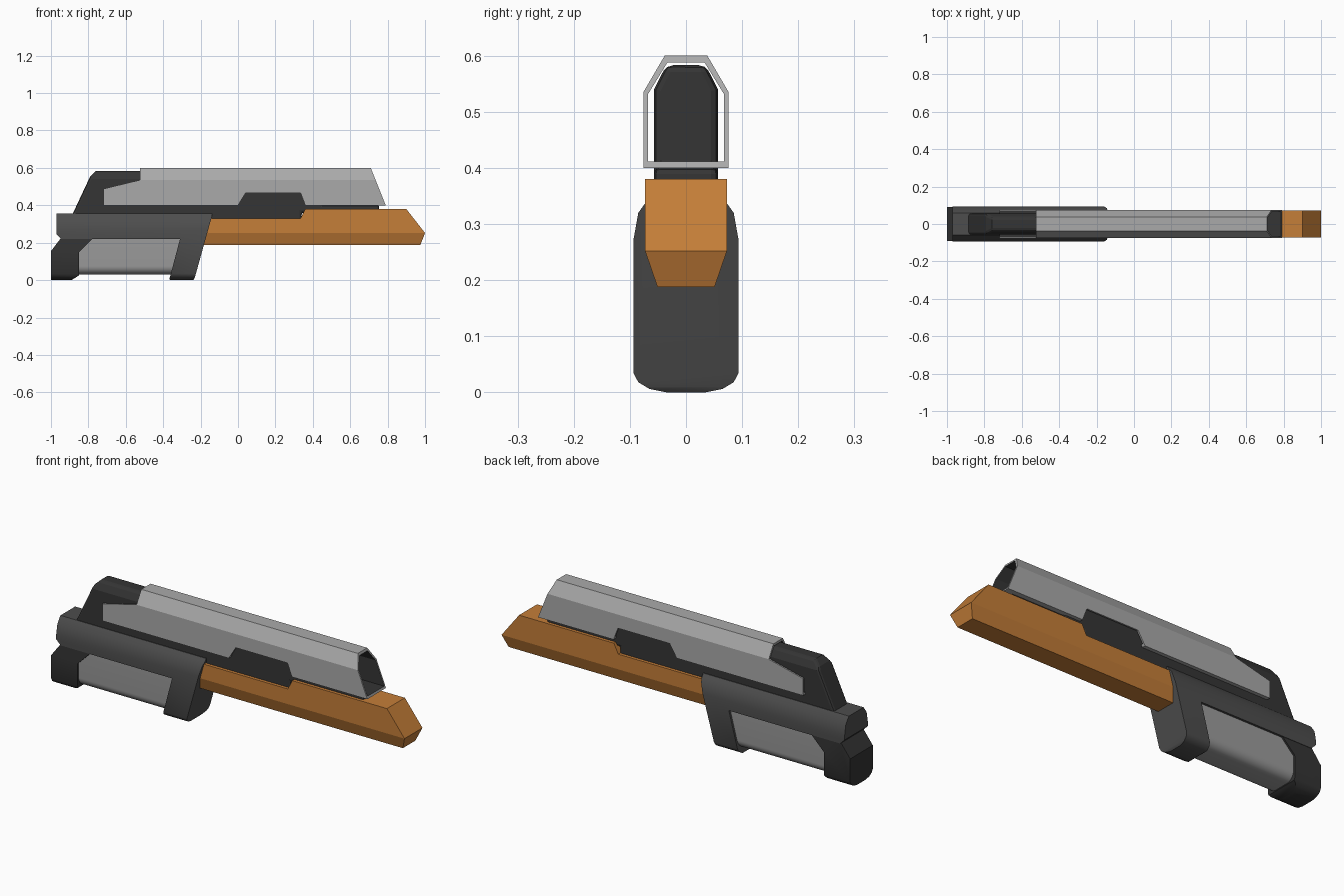
import bpy, bmesh, math

if "Cube" in bpy.data.objects:
    bpy.data.objects.remove(bpy.data.objects["Cube"])


def material(name, r, g, b):
    m = bpy.data.materials.new(name)
    m.diffuse_color = (r, g, b, 1)
    m.use_nodes = True
    m.node_tree.nodes["Principled BSDF"].inputs["Base Color"].default_value = m.diffuse_color
    return m


DARK = material("dark", 0.035, 0.035, 0.035)
FRAME = material("frame_grey", 0.075, 0.075, 0.075)
LIGHT = material("light_grey", 0.4, 0.4, 0.4)
GRIP = material("grip_grey", 0.33, 0.33, 0.33)
ORANGE = material("orange", 0.56, 0.21, 0.04)


def prism(name, lower, upper, mat):
    """Solid between two matching rings of points."""
    bm = bmesh.new()
    a = [bm.verts.new(p) for p in lower]
    b = [bm.verts.new(p) for p in upper]
    bm.faces.new(a)
    bm.faces.new(b)
    for i in range(len(a)):
        j = (i + 1) % len(a)
        bm.faces.new((a[i], a[j], b[j], b[i]))
    bmesh.ops.recalc_face_normals(bm, faces=bm.faces)
    me = bpy.data.meshes.new(name)
    bm.to_mesh(me)
    bm.free()
    me.materials.append(mat)
    ob = bpy.data.objects.new(name, me)
    bpy.context.collection.objects.link(ob)
    return ob


def side_prism(name, pts, mat, w=0.3):
    return prism(name, [(x, -w, z) for x, z in pts], [(x, w, z) for x, z in pts], mat)


def section_prism(name, half, mat, x0=-2, x1=2):
    pts = half + [(-y, z) for y, z in reversed(half)]
    return prism(name, [(x0, y, z) for y, z in pts], [(x1, y, z) for y, z in pts], mat)


def activate(ob):
    bpy.ops.object.select_all(action='DESELECT')
    ob.select_set(True)
    bpy.context.view_layer.objects.active = ob


def boolean(ob, cutter, op):
    cutter.hide_render = True
    activate(ob)
    m = ob.modifiers.new("cut", 'BOOLEAN')
    m.operation, m.object, m.solver = op, cutter, 'EXACT'
    m.material_mode = 'TRANSFER'
    bpy.ops.object.modifier_apply(modifier=m.name)
    bpy.data.objects.remove(cutter)


def part(name, side, half, mat, smooth=False):
    """Side profile intersected with a mirrored cross-section."""
    ob = side_prism(name, side, mat)
    boolean(ob, section_prism("section", half, mat), 'INTERSECT')
    if smooth:
        activate(ob)
        bpy.ops.object.shade_smooth_by_angle(angle=math.radians(35))
    return ob


# Barrel shroud: chamfered tube with slanted muzzle, rear step and side windows
shroud = part("barrel_shroud",
              [(-0.72, 0.40), (0.0, 0.40), (0.04, 0.465), (0.335, 0.465), (0.36, 0.40),
               (0.79, 0.40), (0.75, 0.50), (0.71, 0.60), (-0.525, 0.60),
               (-0.525, 0.535), (-0.72, 0.488)],
              [(0.076, 0.40), (0.076, 0.535), (0.038, 0.60)], LIGHT)
boolean(shroud, section_prism("bore", [(0.068, 0.411), (0.068, 0.531), (0.033, 0.588)], DARK),
        'DIFFERENCE')

# Dark receiver core, seen at the rear, in the windows and below the shroud
receiver = part("receiver",
                [(-0.90, 0.32), (-0.79, 0.555), (-0.76, 0.583), (0.45, 0.583), (0.45, 0.401),
                 (0.755, 0.401), (0.755, 0.36), (0.34, 0.36), (0.34, 0.30), (-0.80, 0.30)],
                [(0.057, 0.30), (0.057, 0.54), (0.035, 0.583)], DARK)
bevel = receiver.modifiers.new("soft_edges", 'BEVEL')
bevel.width, bevel.segments = 0.012, 2
bevel.limit_method, bevel.angle_limit = 'ANGLE', math.radians(50)

# Orange fore-end
part("fore_end",
     [(-0.20, 0.188), (0.975, 0.188), (1.0, 0.252), (0.90, 0.38), (0.36, 0.38),
      (0.335, 0.33), (-0.20, 0.33)],
     [(0.051, 0.188), (0.073, 0.252), (0.073, 0.38)], ORANGE)

# Frame beam with its front leg
rounded_base = [(0.035, 0.0), (0.065, 0.006), (0.085, 0.018), (0.094, 0.035)]
part("frame",
     [(-0.97, 0.245), (-0.945, 0.22), (-0.31, 0.22), (-0.367, 0.005), (-0.36, 0.0),
      (-0.24, 0.0), (-0.232, 0.01), (-0.14, 0.34), (-0.14, 0.355), (-0.97, 0.355)],
     rounded_base + [(0.094, 0.27), (0.085, 0.32), (0.06, 0.355)], FRAME, True)

# Butt block at the back of the grip
part("butt",
     [(-1.0, 0.0), (-0.89, 0.0), (-0.85, 0.025), (-0.85, 0.15), (-0.78, 0.22),
      (-0.78, 0.24), (-0.935, 0.24), (-1.0, 0.155)],
     [(y * 0.98, z) for y, z in rounded_base] + [(0.092, 0.25)], DARK, True)

# Rounded grip panel between butt and leg
R = 0.045
arc = [(0.083 - R + R * math.sin(t * math.pi / 16), 0.03 + R - R * math.cos(t * math.pi / 16))
       for t in range(9)]
part("grip", [(-0.88, 0.02), (-0.30, 0.02), (-0.30, 0.24), (-0.88, 0.24)],
     arc + [(0.083, 0.25)], GRIP, True)
